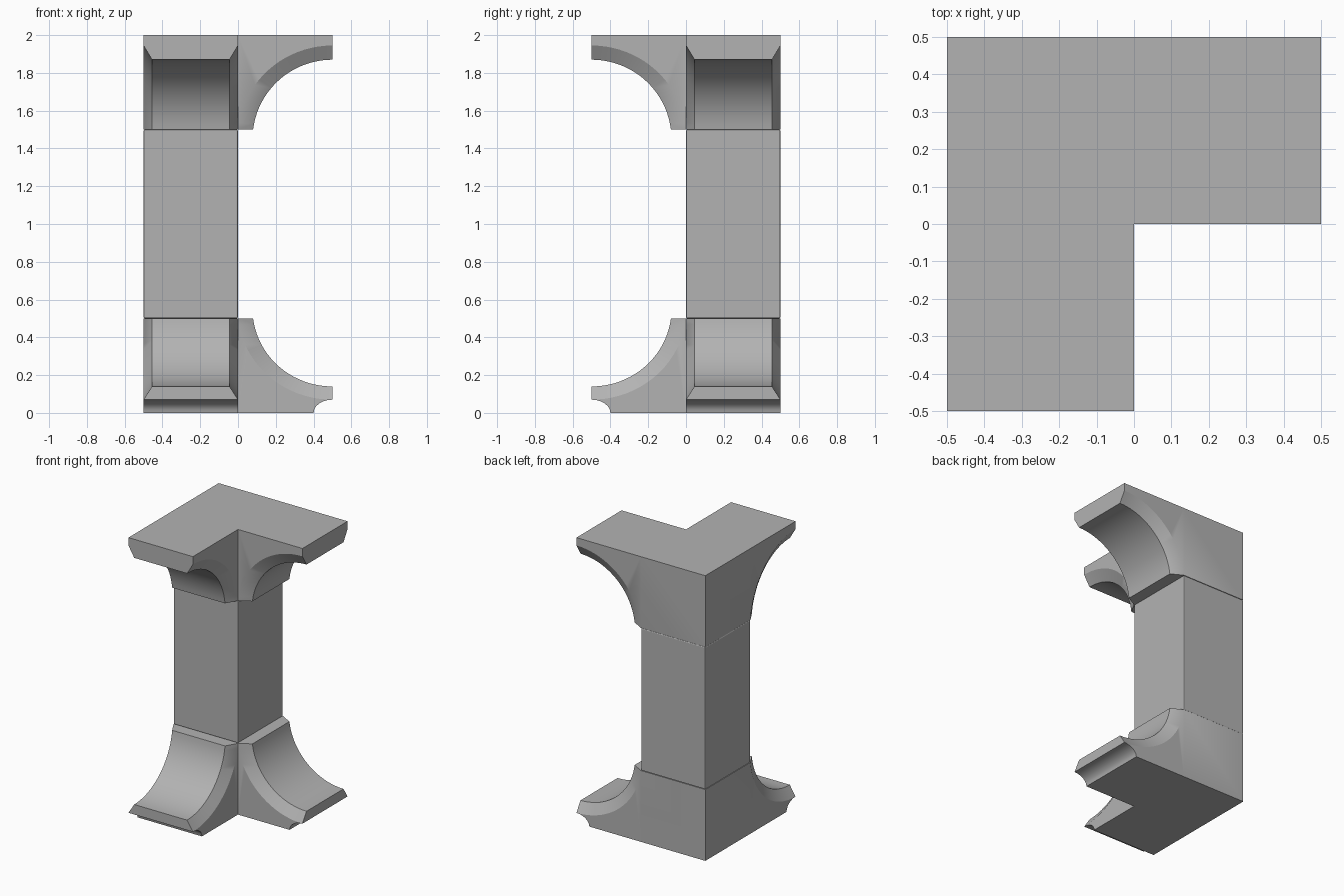
import bpy, bmesh, math

cube = bpy.data.objects.get("Cube")
if cube:
    bpy.data.objects.remove(cube, do_unlink=True)

stone = bpy.data.materials.new("grey stone")
stone.use_nodes = True
GREY = (0.45, 0.45, 0.45, 1)
stone.diffuse_color = GREY
stone.node_tree.nodes["Principled BSDF"].inputs["Base Color"].default_value = GREY

HALF = 0.5      # width of the shaft and height of base and capital
CHAMFER = 0.045
STEPS = 20


def finish(bm, name):
    mesh = bpy.data.meshes.new(name)
    bm.to_mesh(mesh)
    bm.free()
    mesh.materials.append(stone)
    obj = bpy.data.objects.new(name, mesh)
    bpy.context.collection.objects.link(obj)
    bpy.ops.object.select_all(action="DESELECT")
    obj.select_set(True)
    bpy.context.view_layer.objects.active = obj
    return obj


def arm_profile(start, lip, foot):
    """Outline of an arm: outward distance, height above its flat side."""
    centre, rise = 0.55, 0.55 - lip
    a0 = math.asin((centre - HALF) / rise)
    pts = [(0, HALF)]
    for i in range(STEPS + 1):
        a = a0 + (math.pi / 2 - a0) * i / STEPS
        pts.append((0.5 - (0.5 - start) * math.cos(a) / math.cos(a0),
                    centre - rise * math.sin(a)))
    if foot:    # small cove under the lip
        for i in range(7):
            a = math.pi / 2 * i / 6
            pts.append((0.5 - 0.1 * math.sin(a), 0.07 * math.cos(a)))
    else:
        pts.append((0.5, 0))
    return pts + [(0, 0)]


def add_arm(bm, place, lip, side_lip, foot):
    """Loft an arm across its width, with chamfered edges along the cove."""
    inner = arm_profile(0.08, lip, foot)
    side = arm_profile(0, side_lip, foot)
    sections = [(0, side), (CHAMFER, inner), (HALF - CHAMFER, inner), (HALF, side)]
    rings = [[bm.verts.new(place(u, v, w)) for u, w in prof] for v, prof in sections]
    faces = [bm.faces.new(rings[0]), bm.faces.new(rings[-1])]
    n = len(inner)
    for a, b in zip(rings, rings[1:]):
        for i in range(n):
            j = (i + 1) % n
            faces.append(bm.faces.new((a[i], a[j], b[j], b[i])))
    bmesh.ops.recalc_face_normals(bm, faces=faces)
    # open the side that joins the block
    hidden = [f for f in faces if f.verts[0] in (rings[0][-1], rings[1][-1], rings[2][-1])
              and f.calc_center_median().length < 0]
    for k in range(3):
        joint = {rings[k][0], rings[k][-1], rings[k + 1][0], rings[k + 1][-1]}
        hidden += [f for f in faces if set(f.verts) == joint]
    bmesh.ops.delete(bm, geom=hidden, context="FACES_ONLY")


def flared_end(name, height, lip, side_lip, foot):
    """Corner block with one arm to the left and one to the front."""
    bm = bmesh.new()
    add_arm(bm, lambda u, v, w: (u, v, height(w)), lip, side_lip, foot)
    add_arm(bm, lambda u, v, w: (-v, -u, height(w)), lip, side_lip, foot)
    block = bmesh.ops.create_cube(bm, size=HALF)["verts"]
    bmesh.ops.translate(bm, verts=block, vec=(-0.25, 0.25, height(0.25)))
    joints = [f for f in {f for v in block for f in v.link_faces}
              if f.normal.x > 0.9 or f.normal.y < -0.9]
    bmesh.ops.delete(bm, geom=joints, context="FACES_ONLY")
    bmesh.ops.remove_doubles(bm, verts=bm.verts[:], dist=0.0005)
    finish(bm, name)
    bpy.ops.object.shade_smooth_by_angle(angle=math.radians(30))


flared_end("base", lambda w: w, 0.14, 0.07, True)
flared_end("capital", lambda w: 2 - w, 0.13, 0.055, False)

# Shaft with fine bevels, which leave thin seams at both ends
bm = bmesh.new()
bmesh.ops.create_cube(bm, size=1)
bmesh.ops.scale(bm, vec=(HALF, HALF, 1), verts=bm.verts[:])
bmesh.ops.translate(bm, vec=(-0.25, 0.25, 1), verts=bm.verts[:])
shaft = finish(bm, "shaft")
bevel = shaft.modifiers.new("soft edges", "BEVEL")
bevel.width = 0.007
bevel.segments = 2
